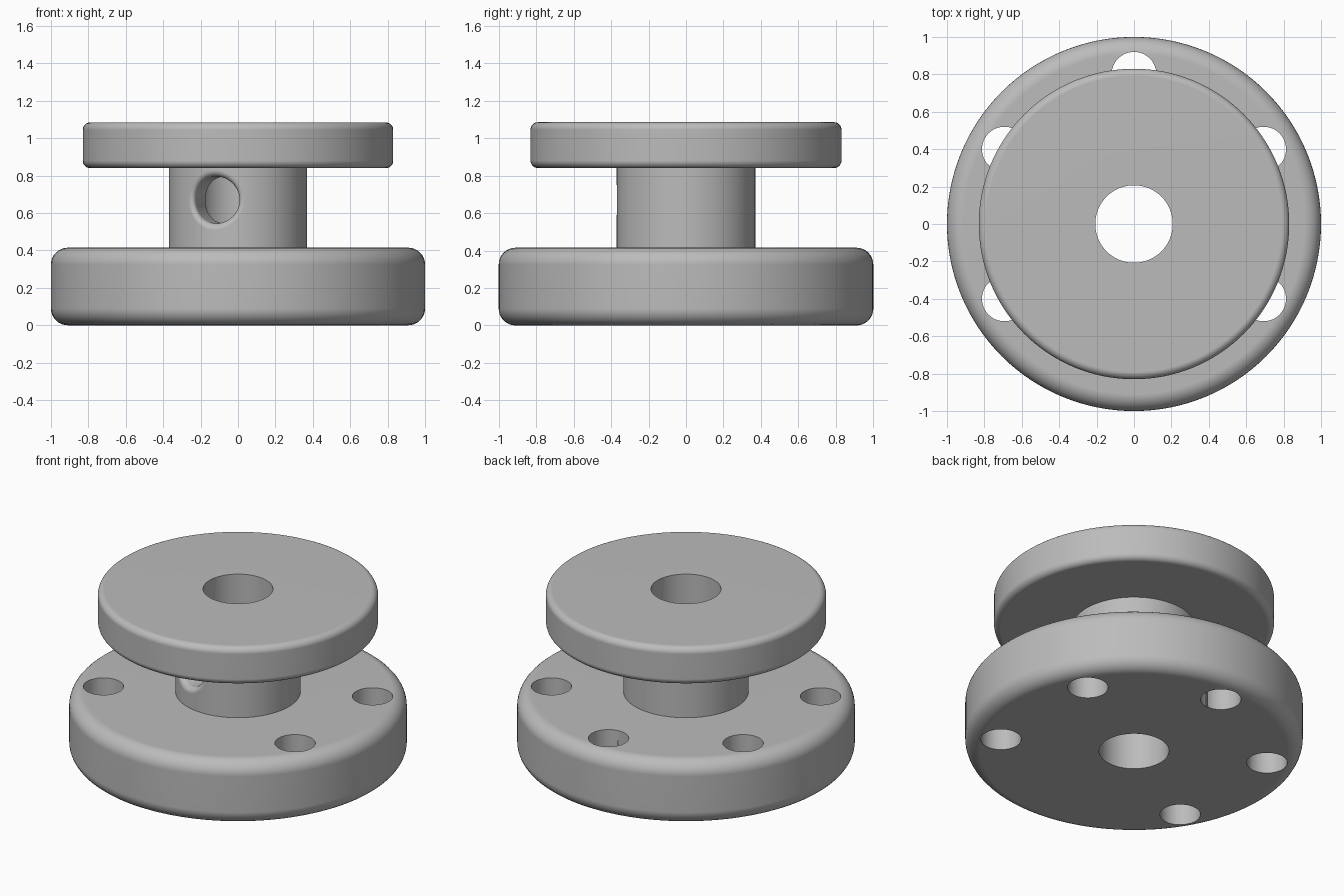
import bpy, bmesh
from math import cos, sin, pi, sqrt, radians
from mathutils import Matrix

cube = bpy.data.objects.get("Cube")
if cube:
    bpy.data.objects.remove(cube)

BORE, HUB = 0.207, 0.37
SEGMENTS = 128

grey = bpy.data.materials.new("plain_grey")
grey.use_nodes = True
colour = (0.5, 0.5, 0.5, 1)
grey.diffuse_color = colour
grey.node_tree.nodes["Principled BSDF"].inputs["Base Color"].default_value = colour


def skin(name, rings, closed):
    """Join rings of points into a mesh, capping the ends unless closed."""
    bm = bmesh.new()
    loops = [[bm.verts.new(p) for p in ring] for ring in rings]
    n = len(loops[0])
    pairs = list(zip(loops, loops[1:]))
    if closed:
        pairs.append((loops[-1], loops[0]))
    for a, b in pairs:
        for i in range(n):
            j = (i + 1) % n
            bm.faces.new((a[i], a[j], b[j], b[i]))
    if not closed:
        bm.faces.new(loops[0])
        bm.faces.new(loops[-1])
    bmesh.ops.recalc_face_normals(bm, faces=bm.faces)
    mesh = bpy.data.meshes.new(name)
    bm.to_mesh(mesh)
    bm.free()
    obj = bpy.data.objects.new(name, mesh)
    bpy.context.collection.objects.link(obj)
    mesh.materials.append(grey)
    return obj


def circle(r, z, n=SEGMENTS, x=0, y=0):
    return [(x + r * cos(2 * pi * i / n), y + r * sin(2 * pi * i / n), z)
            for i in range(n)]


def bored_disc(name, radius, z0, z1, fillet=0):
    """Disc with a central bore and rounded outer edges."""
    profile = [(BORE, z0)]
    if fillet:
        for zc, start in ((z0 + fillet, -90), (z1 - fillet, 0)):
            for k in range(9):
                a = radians(start + k * 90 / 8)
                profile.append((radius - fillet + fillet * cos(a), zc + fillet * sin(a)))
    else:
        profile += [(radius, z0), (radius, z1)]
    profile.append((BORE, z1))
    return skin(name, [circle(r, z) for r, z in profile], True)


def cut(obj, cutter):
    mod = obj.modifiers.new("hole", 'BOOLEAN')
    mod.operation = 'DIFFERENCE'
    mod.solver = 'EXACT'
    mod.object = cutter
    bpy.context.view_layer.objects.active = obj
    bpy.ops.object.modifier_apply(modifier=mod.name)
    bpy.data.objects.remove(cutter)


def finish(obj):
    bpy.ops.object.select_all(action='DESELECT')
    obj.select_set(True)
    bpy.context.view_layer.objects.active = obj
    bpy.ops.object.shade_smooth_by_angle(angle=radians(35))
    mod = obj.modifiers.new("flat_face_normals", 'WEIGHTED_NORMAL')
    mod.keep_sharp = True


# Main parts
base = bored_disc("base_flange", 1.0, 0, 0.415, 0.09)
hub = bored_disc("hub", HUB, 0.415, 0.84)
top = bored_disc("top_flange", 0.83, 0.84, 1.085, 0.04)

# Five bolt holes on a six-hole spacing, with the front one left out
for k in range(5):
    a = radians(-30 + 60 * k)
    x, y = 0.8 * cos(a), 0.8 * sin(a)
    cut(base, skin("bolt_cutter", [circle(0.12, z, 48, x, y) for z in (-0.1, 0.6)], False))

# Radial side hole whose rounded lip follows the curve of the hub
HOLE, LIP = 0.125, 0.036


def lip_ring(r, drop):
    angles = [2 * pi * i / 64 for i in range(64)]
    return [(r * cos(u), drop - sqrt(HUB ** 2 - (r * cos(u)) ** 2), r * sin(u))
            for u in angles]


rings = [lip_ring(HOLE + LIP, -0.05)]
for k in range(9):
    a = radians(k * 90 / 8)
    rings.append(lip_ring(HOLE + LIP * (1 - sin(a)), LIP * (1 - cos(a))))
rings.append([(HOLE * cos(2 * pi * i / 64), -0.05, HOLE * sin(2 * pi * i / 64))
              for i in range(64)])
side = skin("side_hole_cutter", rings, False)
side.data.transform(Matrix.Translation((0, 0, 0.67)) @ Matrix.Rotation(radians(-20), 4, 'Z'))
cut(hub, side)

for part in (base, hub, top):
    finish(part)
